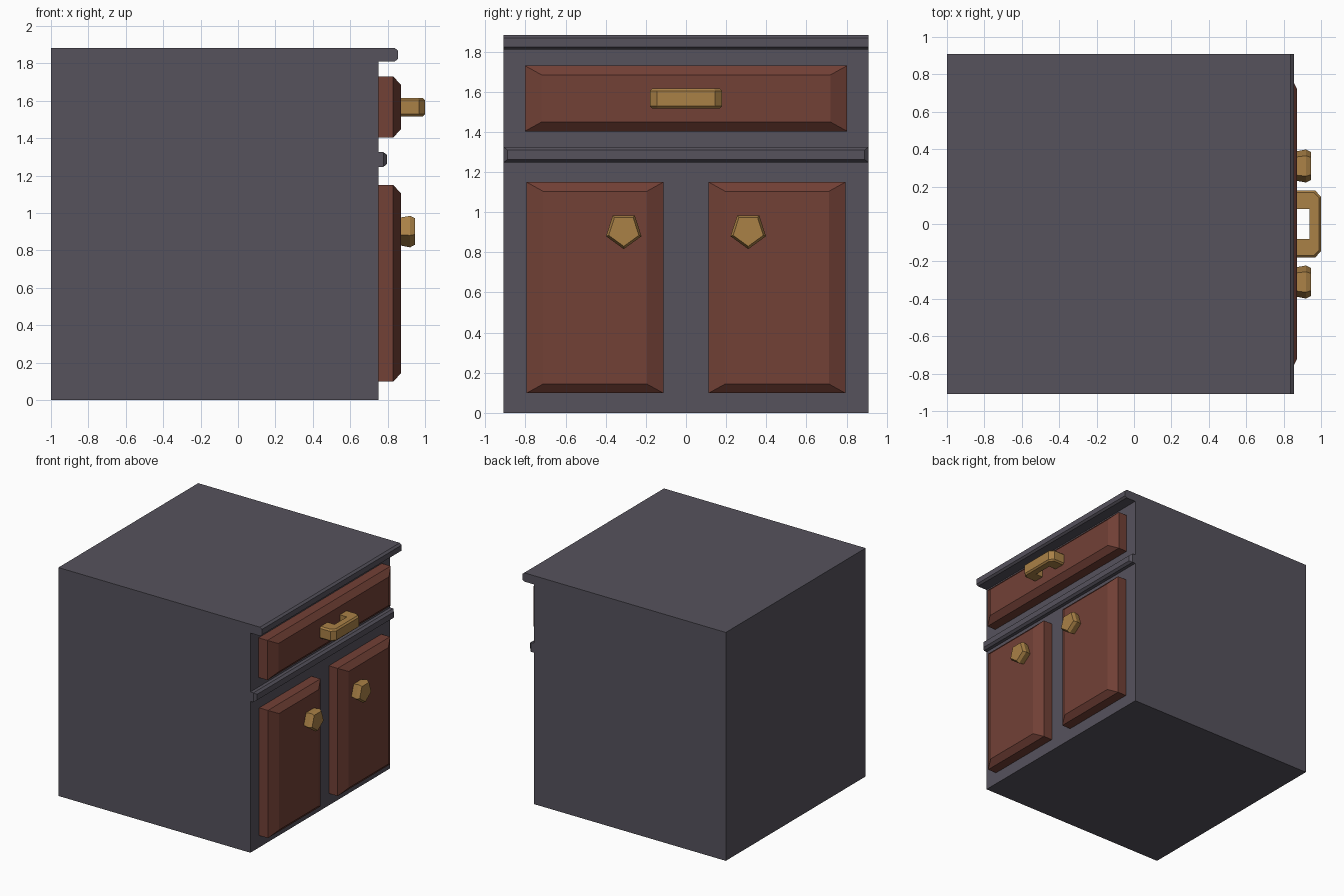
import bpy, bmesh, math
from mathutils import Vector

if "Cube" in bpy.data.objects:
    bpy.data.objects.remove(bpy.data.objects["Cube"])


def material(name, rgb):
    m = bpy.data.materials.new(name)
    m.diffuse_color = (*rgb, 1)
    m.use_nodes = True
    m.node_tree.nodes["Principled BSDF"].inputs["Base Color"].default_value = m.diffuse_color
    return m


GREY = material("slate grey", (0.092, 0.085, 0.108))
WOOD = material("red brown wood", (0.168, 0.052, 0.037))
BRASS = material("brass", (0.40, 0.22, 0.062))


def finish(name, bm, mat):
    bmesh.ops.recalc_face_normals(bm, faces=bm.faces)
    mesh = bpy.data.meshes.new(name)
    bm.to_mesh(mesh)
    bm.free()
    mesh.materials.append(mat)
    ob = bpy.data.objects.new(name, mesh)
    bpy.context.collection.objects.link(ob)
    return ob


def extrude(points, offset):
    """Closed prism from a loop of 3D points."""
    bm = bmesh.new()
    face = bm.faces.new([bm.verts.new(p) for p in points])
    out = bmesh.ops.extrude_face_region(bm, geom=[face], use_keep_orig=True)
    verts = [g for g in out["geom"] if isinstance(g, bmesh.types.BMVert)]
    bmesh.ops.translate(bm, verts=verts, vec=Vector(offset))
    return bm


def loft(name, rings, mat):
    """Join rings of equal vertex count and cap both ends."""
    bm = bmesh.new()
    loops = [[bm.verts.new(p) for p in r] for r in rings]
    n = len(loops[0])
    for a, b in zip(loops, loops[1:]):
        for i in range(n):
            j = (i + 1) % n
            bm.faces.new((a[i], a[j], b[j], b[i]))
    bm.faces.new(loops[0])
    bm.faces.new(loops[-1])
    return finish(name, bm, mat)


def panel(name, y0, y1, z0, z1, xs, dy, dz, mat):
    """Raised panel on the +x side: straight edge, then a bevelled front."""
    def ring(x, a, b):
        return [(x, y0 + a, z0 + b), (x, y1 - a, z0 + b),
                (x, y1 - a, z1 - b), (x, y0 + a, z1 - b)]
    return loft(name, [ring(xs[0], 0, 0), ring(xs[1], 0, 0), ring(xs[2], dy, dz)], mat)


# Cabinet body with overhanging top lip, one side profile
profile = [(-1, 0), (0.75, 0), (0.75, 1.81), (0.838, 1.81), (0.855, 1.823),
           (0.855, 1.868), (0.838, 1.882), (-1, 1.882)]
body = extrude([(x, -0.91, z) for x, z in profile], (0, 1.82, 0))
finish("cabinet_body", body, GREY)

# Rail between drawer and doors
panel("middle_rail", -0.91, 0.91, 1.247, 1.325, (0.74, 0.778, 0.797), 0.02, 0.015, GREY)

# Drawer front and two doors
panel("drawer_front", -0.803, 0.803, 1.403, 1.73, (0.74, 0.83, 0.872), 0.083, 0.046, WOOD)
for side, y0 in (("left", -0.795), ("right", 0.112)):
    panel(side + "_door", y0, y0 + 0.683, 0.098, 1.15, (0.74, 0.83, 0.872), 0.083, 0.046, WOOD)

# Five sided knobs, point down
for side, cy in (("left", -0.31), ("right", 0.31)):
    rings = []
    for x, r in ((0.865, 0.082), (0.92, 0.093), (0.945, 0.079)):
        angles = [math.radians(-90 + 72 * i) for i in range(5)]
        rings.append([(x, cy + r * math.cos(a), 0.909 + r * math.sin(a)) for a in angles])
    loft(side + "_knob", rings, BRASS)

# Drawer pull: U shape seen from above, outer rim bevelled
half = [(0.865, 0.08), (0.865, 0.18), (0.968, 0.18), (1.0, 0.145)]
outline = half + [(x, -y) for x, y in reversed(half)] + [(0.937, -0.08), (0.937, 0.08)]
pull = extrude([(x, y, 1.516) for x, y in outline], (0, 0, 0.099))


def on_rim(e):
    a, b = (v.co for v in e.verts)
    return (abs(a.z - b.z) < 1e-4 and min(abs(a.y), abs(b.y)) > 0.1)


bmesh.ops.bevel(pull, geom=[e for e in pull.edges if on_rim(e)], offset=0.012,
                segments=1, affect='EDGES')
finish("drawer_pull", pull, BRASS)
